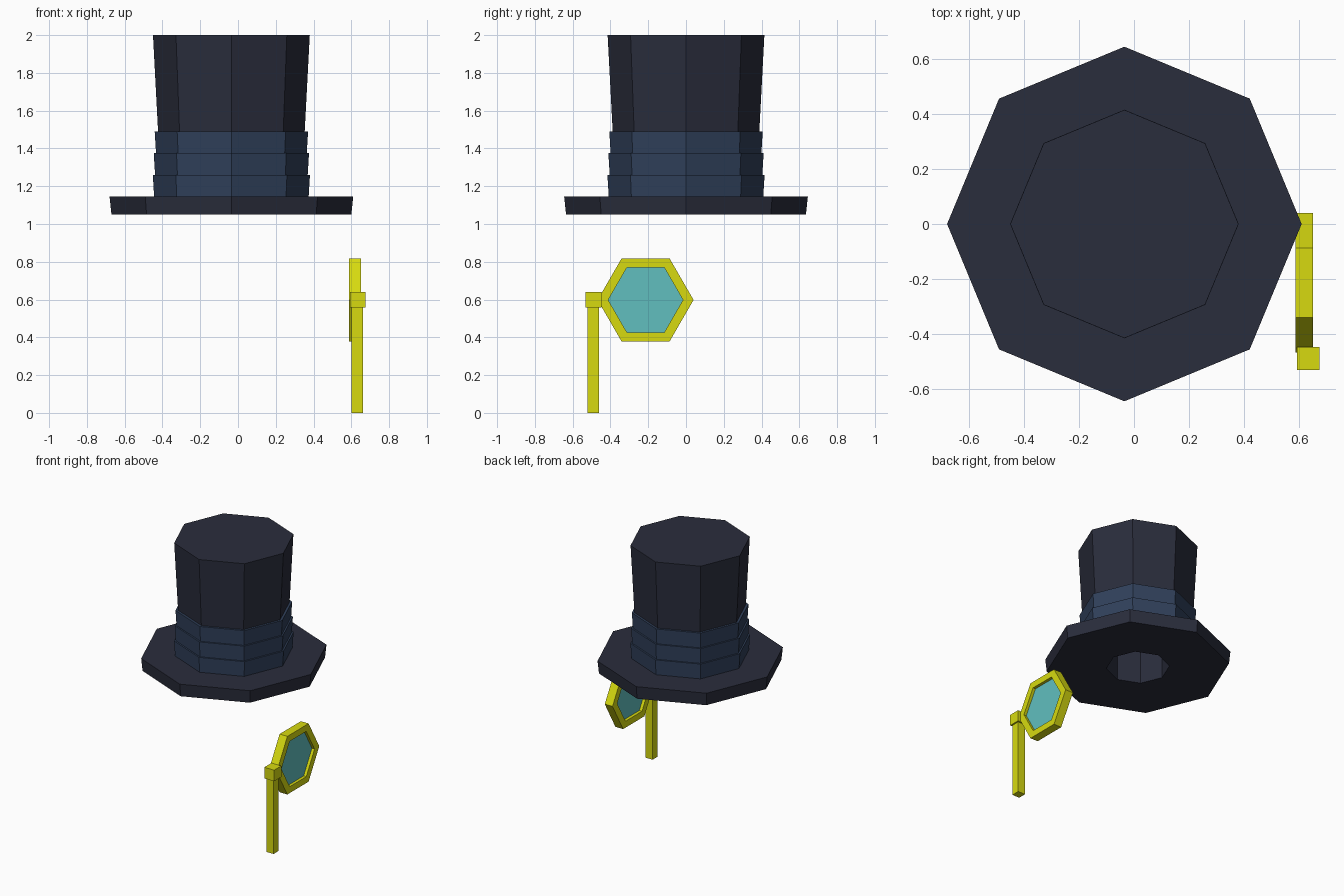
import bpy, bmesh, math
from mathutils import Matrix, Vector

if "Cube" in bpy.data.objects:
    bpy.data.objects.remove(bpy.data.objects["Cube"])


def material(name, color):
    m = bpy.data.materials.new(name)
    m.diffuse_color = (*color, 1)
    m.use_nodes = True
    m.node_tree.nodes["Principled BSDF"].inputs["Base Color"].default_value = m.diffuse_color
    return m


FELT = material("dark_felt", (0.023, 0.026, 0.045))
BAND = material("blue_band", (0.030, 0.052, 0.105))
GOLD = material("gold", (0.68, 0.70, 0.005))
GLASS = material("teal_glass", (0.12, 0.52, 0.52))


def finish(bm, name, mat, matrix=Matrix()):
    bmesh.ops.recalc_face_normals(bm, faces=bm.faces[:])
    bmesh.ops.transform(bm, matrix=matrix, verts=bm.verts[:])
    mesh = bpy.data.meshes.new(name)
    bm.to_mesh(mesh)
    bm.free()
    mesh.materials.append(mat)
    bpy.context.collection.objects.link(bpy.data.objects.new(name, mesh))


def lathe(name, profile, sides, mat, matrix, closed=False):
    """Spin (radius, height) points; cap both ends or close into a ring."""
    bm = bmesh.new()
    rings = []
    for r, z in profile:
        angles = [2 * math.pi * i / sides for i in range(sides)]
        rings.append([bm.verts.new((r * math.cos(a), r * math.sin(a), z)) for a in angles])
    pairs = list(zip(rings, rings[1:]))
    if closed:
        pairs.append((rings[-1], rings[0]))
    else:
        bm.faces.new(rings[0])
        bm.faces.new(rings[-1])
    for a, b in pairs:
        for i in range(sides):
            j = (i + 1) % sides
            bm.faces.new((a[i], a[j], b[j], b[i]))
    finish(bm, name, mat, matrix)


def box(name, lo, hi, mat):
    lo, hi = Vector(lo), Vector(hi)
    bm = bmesh.new()
    bmesh.ops.create_cube(bm, size=1)
    finish(bm, name, mat, Matrix.Translation((lo + hi) / 2) @ Matrix.Diagonal((*(hi - lo), 1)))


# Hat: head opening, brim and flaring crown in one profile
hat = Matrix.Translation((-0.035, 0, 0))
lathe("hat_body", [(0.22, 1.55), (0.22, 1.05), (0.635, 1.05), (0.645, 1.145),
                   (0.37, 1.145), (0.415, 2.0)], 8, FELT, hat)

# Hat band: three stacked flaring tiers
for i in range(3):
    z0, z1 = 1.145 + 0.115 * i, 1.145 + 0.115 * (i + 1)
    r = 0.409 - 0.005 * i
    lathe(f"hat_band_{i + 1}", [(0.36, z0), (r, z0), (r + 0.007, z1), (0.36, z1)],
          8, BAND, hat, closed=True)

# Eyeglass: hexagonal rim and lens, axis along x, points along y
lens = Matrix(((0, 0, 1, 0), (1, 0, 0, -0.214), (0, 1, 0, 0.598), (0, 0, 0, 1)))
lathe("lens_rim", [(0.198, 0.587), (0.254, 0.587), (0.254, 0.652), (0.198, 0.652)],
      6, GOLD, lens, closed=True)
lathe("lens_glass", [(0.2, 0.61), (0.2, 0.63)], 6, GLASS, lens)

# Hinge block and hanging handle
box("hinge_block", (0.593, -0.532, 0.557), (0.675, -0.447, 0.641), GOLD)
box("handle", (0.602, -0.522, 0), (0.663, -0.46, 0.56), GOLD)
